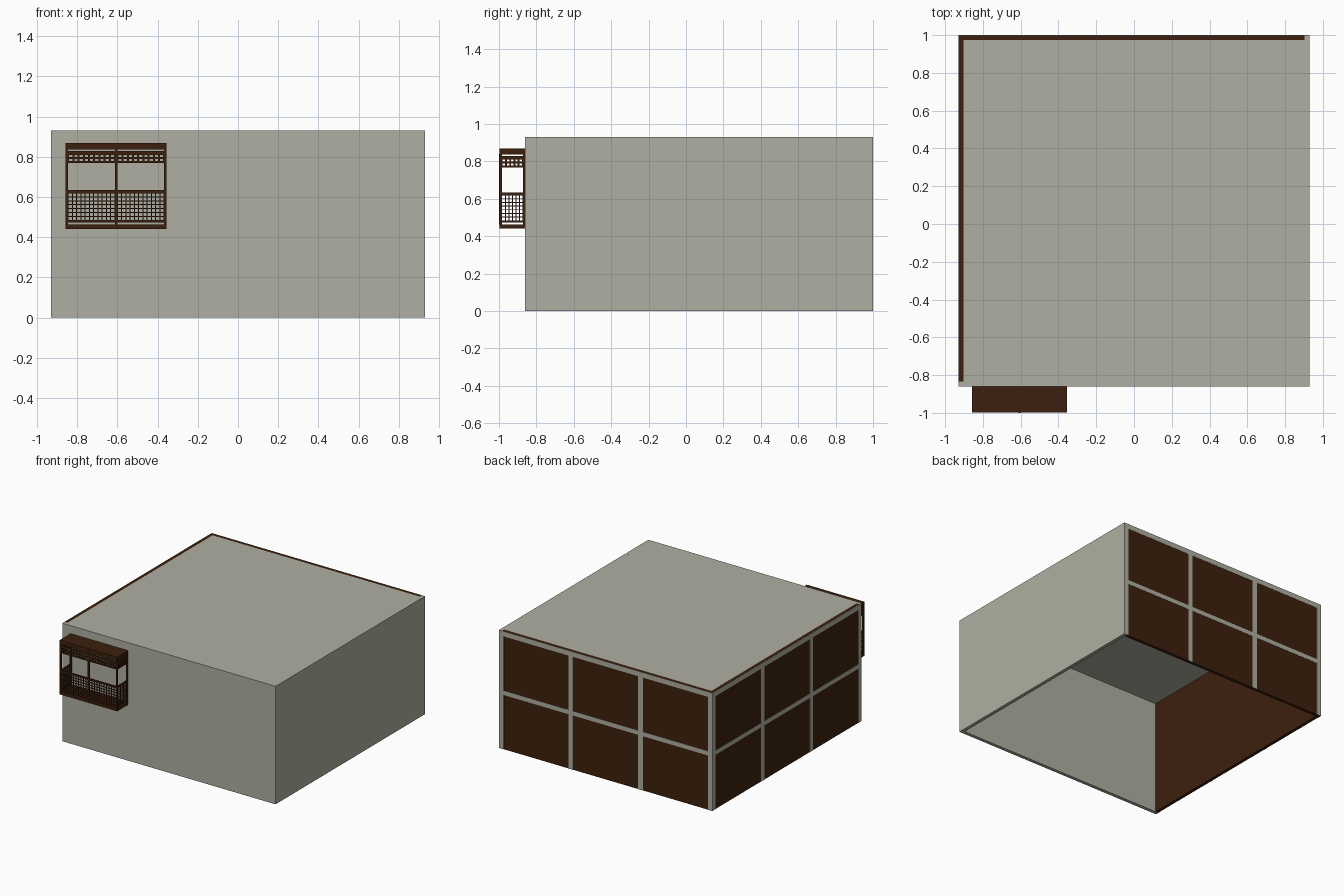
import bpy, bmesh
from mathutils import Matrix, Vector

if "Cube" in bpy.data.objects:
    bpy.data.objects.remove(bpy.data.objects["Cube"])


def material(name, rgb):
    m = bpy.data.materials.new(name)
    m.diffuse_color = (*rgb, 1)
    m.use_nodes = True
    m.node_tree.nodes["Principled BSDF"].inputs["Base Color"].default_value = m.diffuse_color
    return m


GREY = material("plaster grey", (0.43, 0.43, 0.36))
BROWN = material("dark wood", (0.046, 0.0145, 0.004))


def boxes(name, mat, items):
    """One object made of boxes given as (x0, x1, y0, y1, z0, z1)."""
    bm = bmesh.new()
    for x0, x1, y0, y1, z0, z1 in items:
        c = Vector((x0 + x1, y0 + y1, z0 + z1)) / 2
        bmesh.ops.create_cube(bm, size=1, matrix=Matrix.Translation(c)
                              @ Matrix.Diagonal((x1 - x0, y1 - y0, z1 - z0, 1)))
    me = bpy.data.meshes.new(name)
    bm.to_mesh(me)
    bm.free()
    me.materials.append(mat)
    ob = bpy.data.objects.new(name, me)
    bpy.context.collection.objects.link(ob)
    return ob


# Room shell, open underneath
L, R, F, B, H = -0.93, 0.93, -0.86, 1.0, 0.93
T, P = 0.027, 0.002          # wall and plate thickness
boxes("front_wall", GREY, [(L, R, F, F + T, 0, H)])
boxes("right_wall", GREY, [(R - T, R, F + T, B - P, 0, H)])
boxes("roof", GREY, [(L + T, R - T, F + T, B - T, H - T, H)])
boxes("left_wall", BROWN, [(L + P, L + T, F + T, B - P, 0, H)])
boxes("back_wall", BROWN, [(L + T, R - T, B - T, B - P, 0, H)])

# Grey framing plates on the back and left walls: four uprights, two rails
W = 0.04


def framing(a, b):
    parts = [(a, b, H - W, H), (a, b, 0.428, 0.462)]
    for i in range(4):
        s = a + (b - a - W) * i / 3
        parts.append((s, s + W, 0, H))
    return parts


boxes("back_framing", GREY, [(a, b, B - P, B, c, d) for a, b, c, d in framing(L, R)])
boxes("left_framing", GREY, [(L, L + P, a, b, c, d) for a, b, c, d in framing(F, B)])

# Bay balcony: roof, floor, posts and rails
X0, X1, Y0, Y1 = -0.857, -0.355, -0.997, F
XM = (X0 + X1) / 2
S = 0.012
boxes("bay_roof", BROWN, [(X0, X1, Y0, Y1, 0.836, 0.868)])
boxes("bay_floor", BROWN, [(X0, X1, Y0, Y1, 0.441, 0.463)])
posts = [(x, x + S, y, y + S, 0.463, 0.836)
         for x in (X0, X1 - S) for y in (Y0, Y1 - S)]
posts.append((XM - S / 2, XM + S / 2, Y0 - 0.003, Y0 + S, 0.463, 0.84))
boxes("bay_posts", BROWN, posts)
rails = []
for z0, z1 in ((0.473, 0.483), (0.622, 0.634), (0.816, 0.828)):
    rails.append((X0, X1, Y0 + 0.001, Y0 + S - 0.001, z0, z1))
    for x in (X0 + 0.001, X1 - S + 0.001):
        rails.append((x, x + S - 0.002, Y0, Y1, z0, z1))
boxes("bay_rails", BROWN, rails)


def lattice(a, b, z0, z1, cols, rows, bar):
    """Flat grid of bars as (start, end, bottom, top)."""
    out = []
    for i in range(cols + 1):
        s = a + (b - a) * i / cols
        out.append((s - bar / 2, s + bar / 2, z0, z1))
    for j in range(rows + 1):
        z = z0 + (z1 - z0) * j / rows
        out.append((a, b, z - bar / 2, z + bar / 2))
    return out


# Lattice screens: coarse frieze above, fine railing below
for label, z0, z1, cols, side_cols, rows, bar in (
        ("frieze", 0.773, 0.815, 9, 5, 2, 0.010),
        ("railing", 0.483, 0.62, 11, 6, 7, 0.005)):
    y, d = Y0 + S / 2, bar / 2
    grid = lattice(X0 + S, XM - S / 2, z0, z1, cols, rows, bar)
    grid += lattice(XM + S / 2, X1 - S, z0, z1, cols, rows, bar)
    boxes("bay_front_" + label, BROWN, [(a, b, y - d, y + d, c, e) for a, b, c, e in grid])
    side = lattice(Y0 + S, Y1 - S, z0, z1, side_cols, rows, bar)
    for tag, x in (("left", X0 + S / 2), ("right", X1 - S / 2)):
        boxes(f"bay_{tag}_{label}", BROWN, [(x - d, x + d, a, b, c, e) for a, b, c, e in side])
